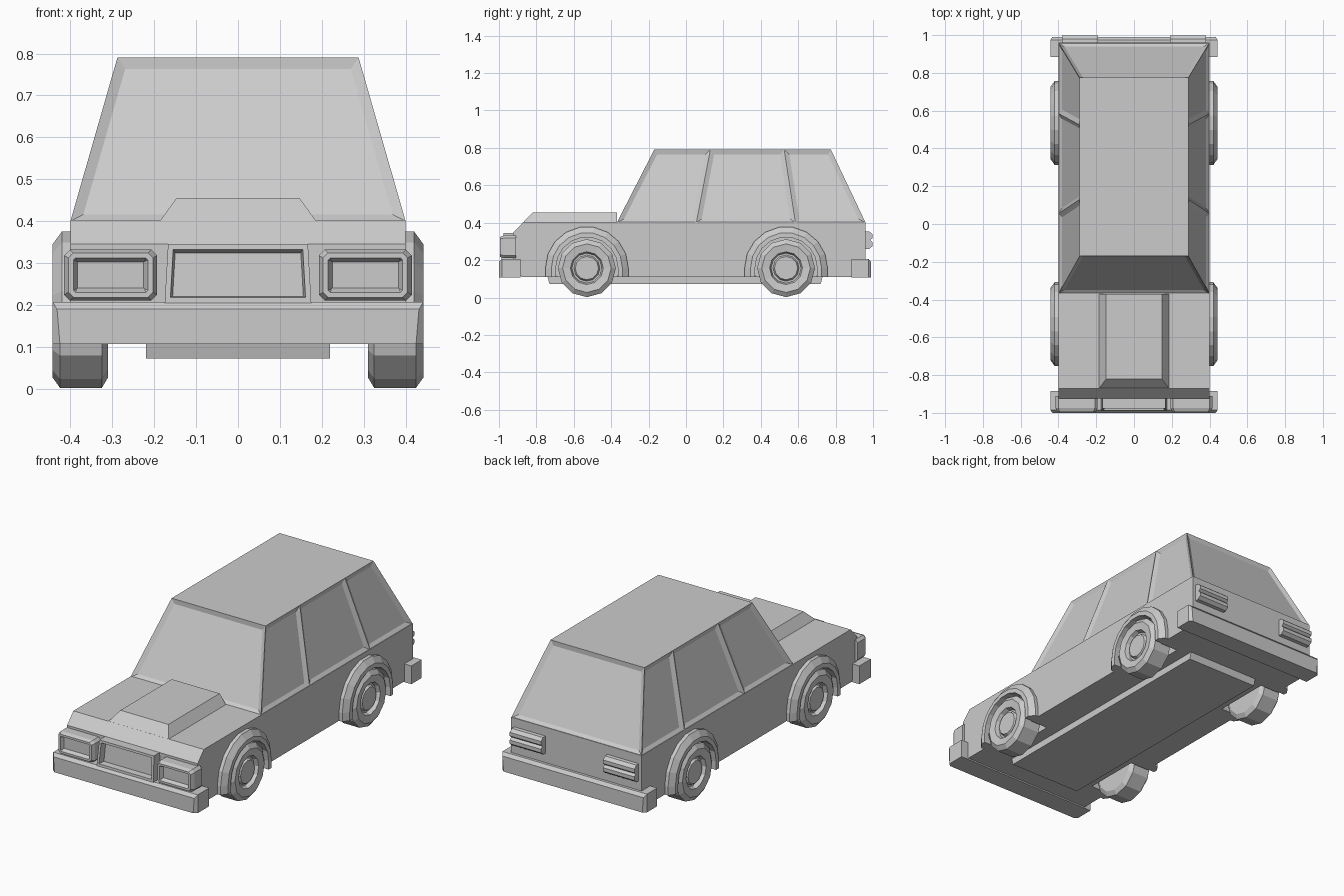
import bpy, bmesh
from math import sin, cos, pi
from mathutils import Vector

if "Cube" in bpy.data.objects:
    bpy.data.objects.remove(bpy.data.objects["Cube"])


def loft(name, loops, insets=(), pick=None, mirror=False):
    """Skin closed loops with capped ends, then inset the picked faces (thickness, depth)."""
    bm = bmesh.new()
    rows = [[bm.verts.new(p) for p in loop] for loop in loops]
    for a, b in zip(rows, rows[1:]):
        n = len(a)
        for i in range(n):
            j = (i + 1) % n
            bm.faces.new((a[i], a[j], b[j], b[i]))
    bm.faces.new(rows[0])
    bm.faces.new(rows[-1])
    bmesh.ops.recalc_face_normals(bm, faces=bm.faces)
    bm.normal_update()
    faces = [f for f in bm.faces if pick and pick(f)]
    for thickness, depth in insets:
        bmesh.ops.inset_individual(bm, faces=faces, thickness=thickness, depth=depth,
                                   use_even_offset=True)
    mesh = bpy.data.meshes.new(name)
    bm.to_mesh(mesh)
    bm.free()
    ob = bpy.data.objects.new(name, mesh)
    bpy.context.collection.objects.link(ob)
    if mirror:
        ob.modifiers.new("mirror", 'MIRROR').use_mirror_merge = False
    return ob


def extrude_x(name, profile, x0, x1, **kw):
    return loft(name, [[(x, y, z) for y, z in profile] for x in (x0, x1)], **kw)


def rect(x0, x1, y0, y1, z):
    return [(x0, y0, z), (x1, y0, z), (x1, y1, z), (x0, y1, z)]


def ring(x, r, yc, zc, n):
    return [(x, yc + r * sin(2 * pi * i / n), zc - r * cos(2 * pi * i / n)) for i in range(n)]


def octagon(x0, x1, z0, z1, y, c):
    return [(x0 + c, y, z0), (x1 - c, y, z0), (x1, y, z0 + c), (x1, y, z1 - c),
            (x1 - c, y, z1), (x0 + c, y, z1), (x0, y, z1 - c), (x0, y, z0 + c)]


# Lower body
body = extrude_x("body", [(-.88, .11), (-.925, .2), (-.925, .345), (-.87, .403),
                          (.96, .403), (.96, .2), (.94, .11)], -.4, .4)

# Cabin with sunken windows between sloping pillars
low_y, high_y = (-.37, .055, .585, .96), (-.17, .13, .525, .775)
cabin = [[(-x, y, z) for y in ys] + [(x, y, z) for y in reversed(ys)]
         for x, z, ys in ((.4, .4, low_y), (.288, .79, high_y))]
loft("cabin", cabin, insets=[(.024, -.012)], pick=lambda f: abs(f.normal.z) < .9)

# Raised bonnet panel
loft("bonnet_panel", [rect(-.19, .19, -.877, -.37, .395), rect(-.147, .147, -.82, -.37, .455)])

# Chassis plate
loft("chassis", [rect(-.22, .22, -.73, .72, .072), rect(-.22, .22, -.745, .735, .13)])

# Bumpers
for name, s, y in (("front_bumper", -1, 1.0), ("rear_bumper", 1, .99)):
    loft(name, [[(-a, s * d, .106), (a, s * d, .106), (b, s * d, t), (-b, s * d, t)]
                for a, b, d, t in ((.443, .443, .885, .207), (.443, .443, y - .015, .207),
                                   (.425, .432, y, .19))])

# Headlights with sunken lenses
loft("headlight", [octagon(.193, .415, .21, .332, -.91, .014),
                   octagon(.193, .415, .21, .332, -.975, .014),
                   octagon(.203, .405, .218, .324, -.995, .012)],
     insets=[(.012, 0), (.01, -.02)], pick=lambda f: f.normal.y < -.99, mirror=True)

# Grille with deep recess
loft("grille", [[(-.175, y, .205), (.175, y, .205), (.167, y + .012, .345), (-.167, y + .012, .345)]
                for y in (-.91, -.988)],
     insets=[(.013, 0), (.005, -.035)], pick=lambda f: f.normal.y < -.9)

# Ribbed tail lights
extrude_x("tail_light", [(.95, .258), (.98, .26), (.998, .275), (.998, .295), (.985, .307),
                         (.998, .318), (.998, .338), (.98, .353), (.95, .355)],
          .19, .382, mirror=True)

# Wheels, arches and wheel wells
wheel_profile = [(.31, .13), (.325, .155), (.425, .155), (.443, .13), (.437, .088),
                 (.415, .08), (.415, .07), (.43, .062)]
arch_section = [(.39, .166), (.443, .166), (.443, .19), (.42, .222), (.39, .222)]
for end, yc in (("front", -.53), ("rear", .535)):
    zc = .157
    loft(end + "_wheel", [ring(x, r, yc, zc, 12) for x, r in wheel_profile], mirror=True)
    arch = [[(x, yc + r * cos(pi * i / 9), zc + r * sin(pi * i / 9)) for x, r in arch_section]
            for i in range(10)]
    feet = [[(x, yc + s * r, .11) for x, r in arch_section] for s in (1, -1)]
    loft(end + "_wheel_arch", [feet[0]] + arch + [feet[1]], mirror=True)
    cutter = loft(end + "_well_cutter", [ring(x, .17, yc, zc, 18) for x in (.29, .5)], mirror=True)
    cutter.hide_render = True
    cutter.display_type = 'WIRE'
    cut = body.modifiers.new("well", 'BOOLEAN')
    cut.operation, cut.object, cut.solver = 'DIFFERENCE', cutter, 'EXACT'
